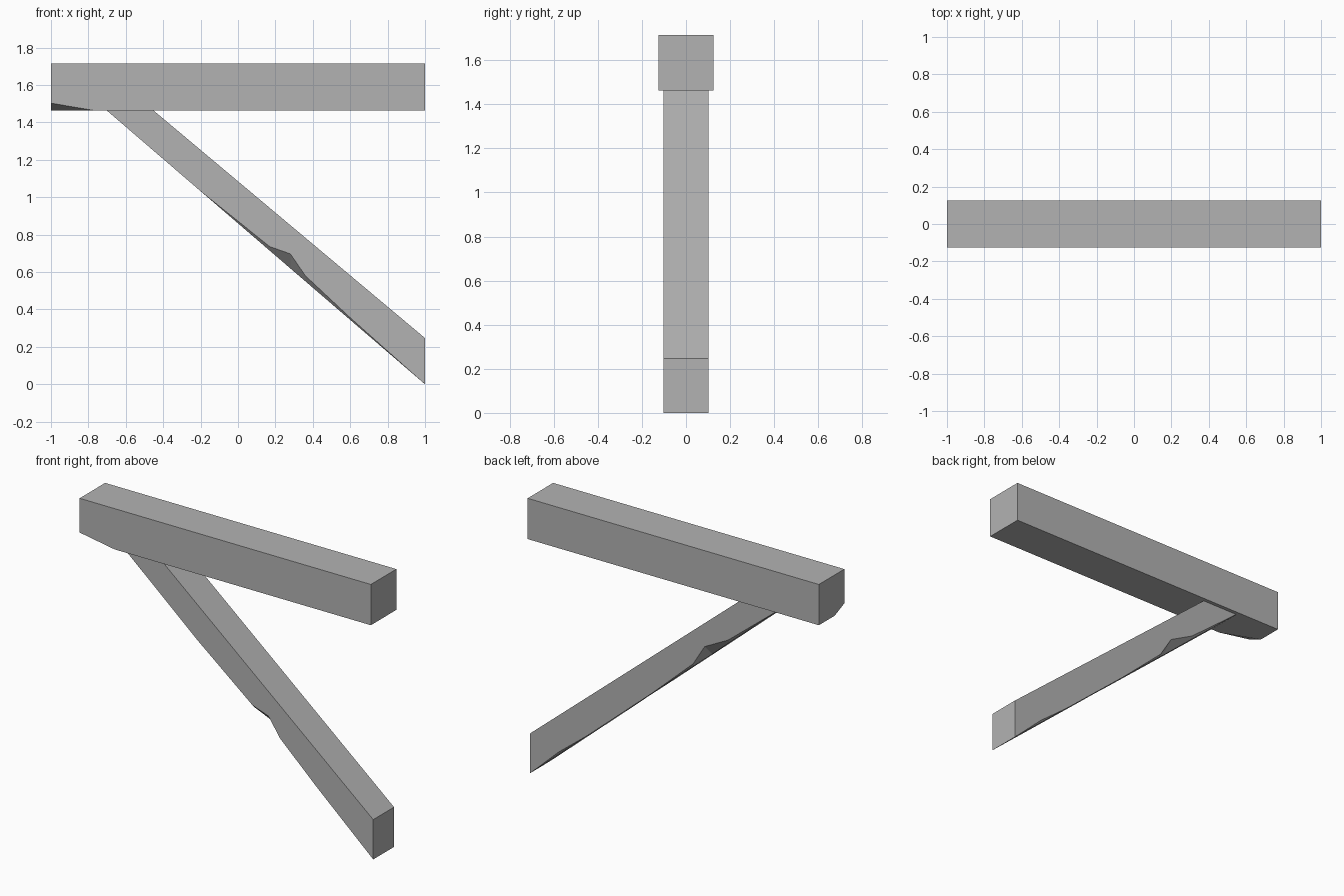
import bpy
import bmesh
from mathutils import Vector

if "Cube" in bpy.data.objects:
    bpy.data.objects.remove(bpy.data.objects["Cube"])

GREY = (0.45, 0.45, 0.45, 1)
grey = bpy.data.materials.new("plain grey")
grey.use_nodes = True
grey.diffuse_color = GREY
grey.node_tree.nodes["Principled BSDF"].inputs["Base Color"].default_value = GREY


def add_object(name, bm):
    bmesh.ops.recalc_face_normals(bm, faces=bm.faces[:])
    mesh = bpy.data.meshes.new(name)
    bm.to_mesh(mesh)
    bm.free()
    mesh.materials.append(grey)
    obj = bpy.data.objects.new(name, mesh)
    bpy.context.collection.objects.link(obj)


# Horizontal beam with one broken lower corner
bm = bmesh.new()
bmesh.ops.create_cube(bm, size=1)
for v in bm.verts:
    v.co = Vector((v.co.x * 2, v.co.y * 0.25, 1.4625 + (v.co.z + 0.5) * 0.253))
a = Vector((-1, -0.125, 1.503))
b = Vector((-0.76, -0.125, 1.4625))
c = Vector((-1, -0.03, 1.4625))
normal = (b - a).cross(c - a).normalized()
if normal.z > 0:
    normal = -normal
bmesh.ops.bisect_plane(bm, geom=bm.verts[:] + bm.edges[:] + bm.faces[:],
                       plane_co=a, plane_no=normal, clear_outer=True)
bmesh.ops.holes_fill(bm, edges=[e for e in bm.edges if e.is_boundary])
add_object("top_beam", bm)

# Diagonal brace: sections along its length, with chipped lower edges
LOW = Vector((-0.7, 0, 1.4625)), Vector((1, 0, 0))
TOP = Vector((-0.45, 0, 1.4625)), Vector((1, 0, 0.247))
HALF = 0.102
# x along the lower edge, front chip height, back chip height
SECTIONS = [
    (-0.7, 0, 0), (-0.36, 0, 0.02), (-0.2, 0, 0.075), (-0.12, 0.005, 0.015),
    (0.17, 0.022, 0), (0.28, 0.078, 0), (0.36, 0.03, 0),
    (0.6, 0.012, 0), (0.8, 0.006, 0.015), (1, 0, 0),
]
bm = bmesh.new()
rings = []
for x, front, back in SECTIONS:
    t = (x - LOW[0].x) / (LOW[1].x - LOW[0].x)
    low, top = LOW[0].lerp(LOW[1], t), TOP[0].lerp(TOP[1], t)
    points = [
        (top.x, -HALF, top.z), (top.x, HALF, top.z),
        (low.x, HALF, low.z + back), (low.x, HALF - back, low.z),
        (low.x, -HALF + front, low.z), (low.x, -HALF, low.z + front),
    ]
    rings.append([bm.verts.new(p) for p in points])
for r, s in zip(rings, rings[1:]):
    for i in range(len(r)):
        j = (i + 1) % len(r)
        bm.faces.new((r[i], r[j], s[j], s[i]))
bm.faces.new(rings[0])
bm.faces.new(rings[-1])
bmesh.ops.remove_doubles(bm, verts=bm.verts[:], dist=0.0005)
add_object("diagonal_brace", bm)
